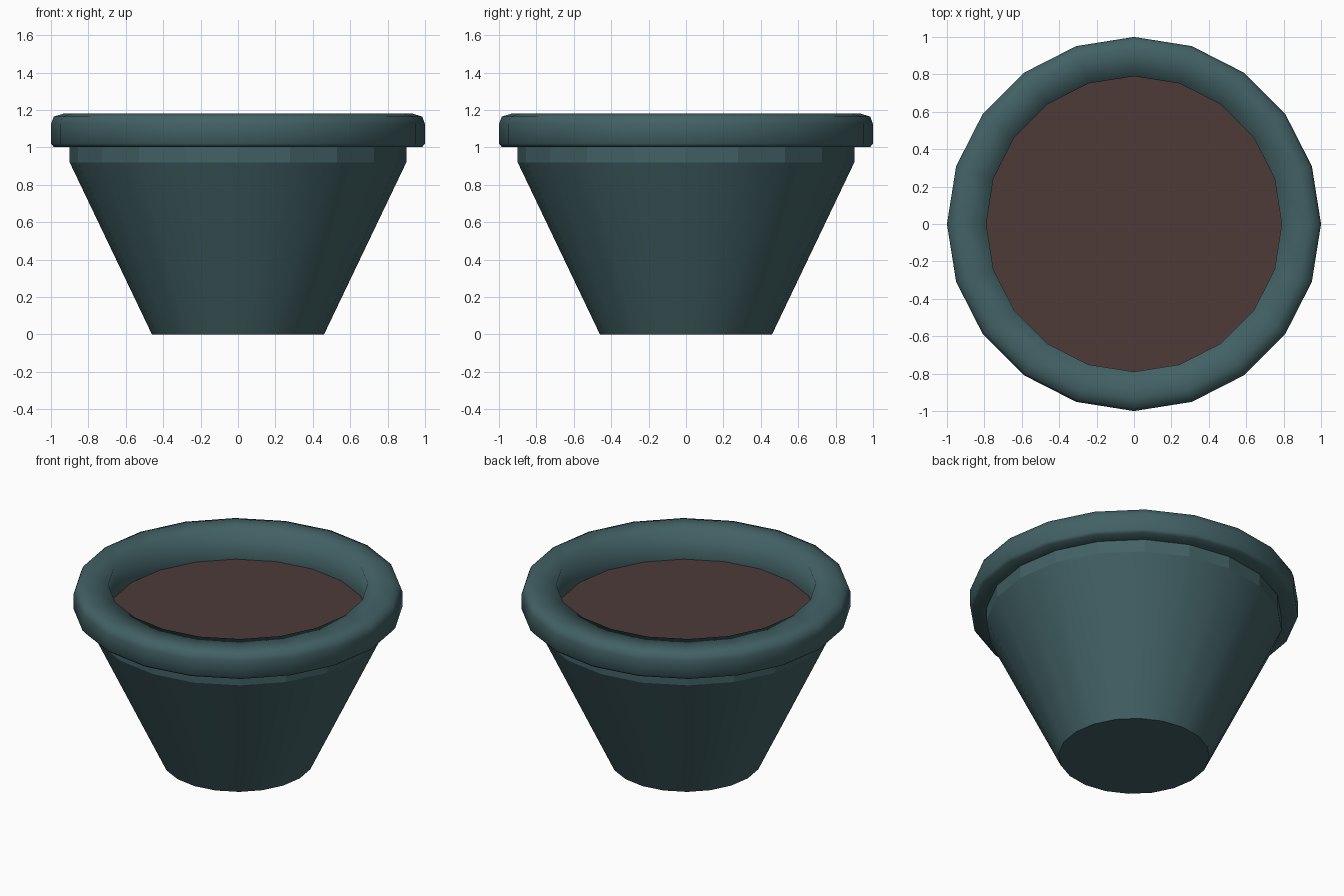
import bpy, bmesh, math

if "Cube" in bpy.data.objects:
    bpy.data.objects.remove(bpy.data.objects["Cube"])

SIDES = 20


def material(name, rgb):
    m = bpy.data.materials.new(name)
    m.diffuse_color = (*rgb, 1)
    m.use_nodes = True
    m.node_tree.nodes["Principled BSDF"].inputs["Base Color"].default_value = m.diffuse_color
    return m


def lathe(name, profile, mat, cap_start=False, cap_end=False, flat_bands=()):
    """Revolve (radius, z) points; flat_bands lists the bands left faceted."""
    bm = bmesh.new()
    rings = []
    for r, z in profile:
        rings.append([bm.verts.new((r * math.cos(math.tau * i / SIDES),
                                    r * math.sin(math.tau * i / SIDES), z))
                      for i in range(SIDES)])
    for k, (a, b) in enumerate(zip(rings, rings[1:])):
        for i in range(SIDES):
            j = (i + 1) % SIDES
            f = bm.faces.new((a[i], a[j], b[j], b[i]))
            f.smooth = k not in flat_bands
            f.material_index = 0
    if cap_start:
        bm.faces.new(list(reversed(rings[0])))
    if cap_end:
        bm.faces.new(rings[-1])
    # keep hard creases sharp
    for e in bm.edges:
        if len(e.link_faces) == 2 and e.calc_face_angle(0) > math.radians(30):
            e.smooth = False
    me = bpy.data.meshes.new(name)
    bm.to_mesh(me)
    bm.free()
    me.materials.append(mat)
    ob = bpy.data.objects.new(name, me)
    bpy.context.collection.objects.link(ob)
    return ob


teal = material("teal_glaze", (0.055, 0.12, 0.13))
brown = material("soil_brown", (0.075, 0.043, 0.040))

# Tapered body with a short straight collar under the rim
lathe("pot_body", [(0.46, 0), (0.90, 0.92), (0.90, 1.005)], teal,
      cap_start=True, flat_bands=(1,))

# Thick rim: underside, rounded outer wall, flat top, inner wall
lathe("pot_rim", [(0.79, 0.98), (0.90, 1.003), (0.985, 1.003), (1.0, 1.02), (1.0, 1.125),
                  (0.985, 1.165), (0.935, 1.18), (0.79, 1.18), (0.79, 0.98)], teal)

# Soil surface inside the pot
lathe("soil", [(0.79, 0.975), (0.79, 0.98)], brown, cap_end=True)
